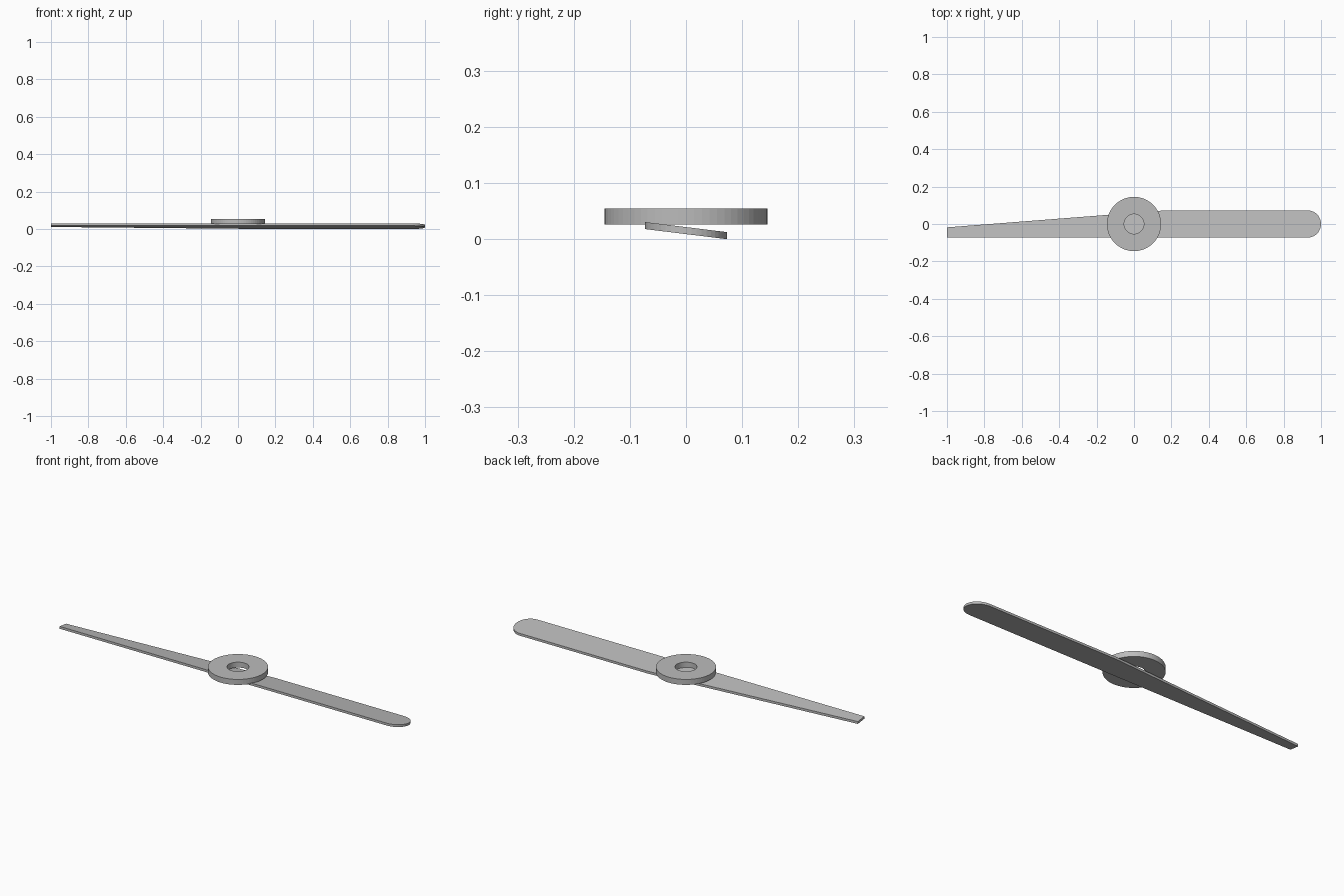
import bpy, bmesh, math

if "Cube" in bpy.data.objects:
    bpy.data.objects.remove(bpy.data.objects["Cube"])

grey = bpy.data.materials.new("plain grey")
grey.diffuse_color = (0.5, 0.5, 0.5, 1)
grey.use_nodes = True
grey.node_tree.nodes["Principled BSDF"].inputs["Base Color"].default_value = grey.diffuse_color


def finish(bm, name):
    bmesh.ops.recalc_face_normals(bm, faces=bm.faces)
    me = bpy.data.meshes.new(name)
    bm.to_mesh(me)
    bm.free()
    ob = bpy.data.objects.new(name, me)
    bpy.context.collection.objects.link(ob)
    me.materials.append(grey)
    return ob


# Blade: flat outline, tapered on the left, rounded on the right, pitched about x
R = 0.073
outline = [(-1, -0.018), (-1, -R), (1 - R, -R)]
for i in range(1, 24):
    a = -math.pi / 2 + math.pi * i / 24
    outline.append((1 - R + R * math.cos(a), R * math.sin(a)))
outline += [(1 - R, R), (0.17, R)]

bm = bmesh.new()
slope, thick = 0.123, 0.0125
low = [bm.verts.new((x, y, (R - y) * slope)) for x, y in outline]
top = [bm.verts.new((x, y, (R - y) * slope + thick)) for x, y in outline]
bm.faces.new(low)
bm.faces.new(top)
n = len(outline)
for i in range(n):
    j = (i + 1) % n
    bm.faces.new((low[i], low[j], top[j], top[i]))
finish(bm, "blade")

# Hub: flat ring on top of the blade
bm = bmesh.new()
N = 64
prof = [(0.053, 0.026), (0.145, 0.026), (0.145, 0.055), (0.053, 0.055)]
rings = [[bm.verts.new((r * math.cos(2 * math.pi * k / N), r * math.sin(2 * math.pi * k / N), z))
          for k in range(N)] for r, z in prof]
for p in range(4):
    a, b = rings[p], rings[(p + 1) % 4]
    for k in range(N):
        m = (k + 1) % N
        bm.faces.new((a[k], a[m], b[m], b[k]))
finish(bm, "hub_ring")
